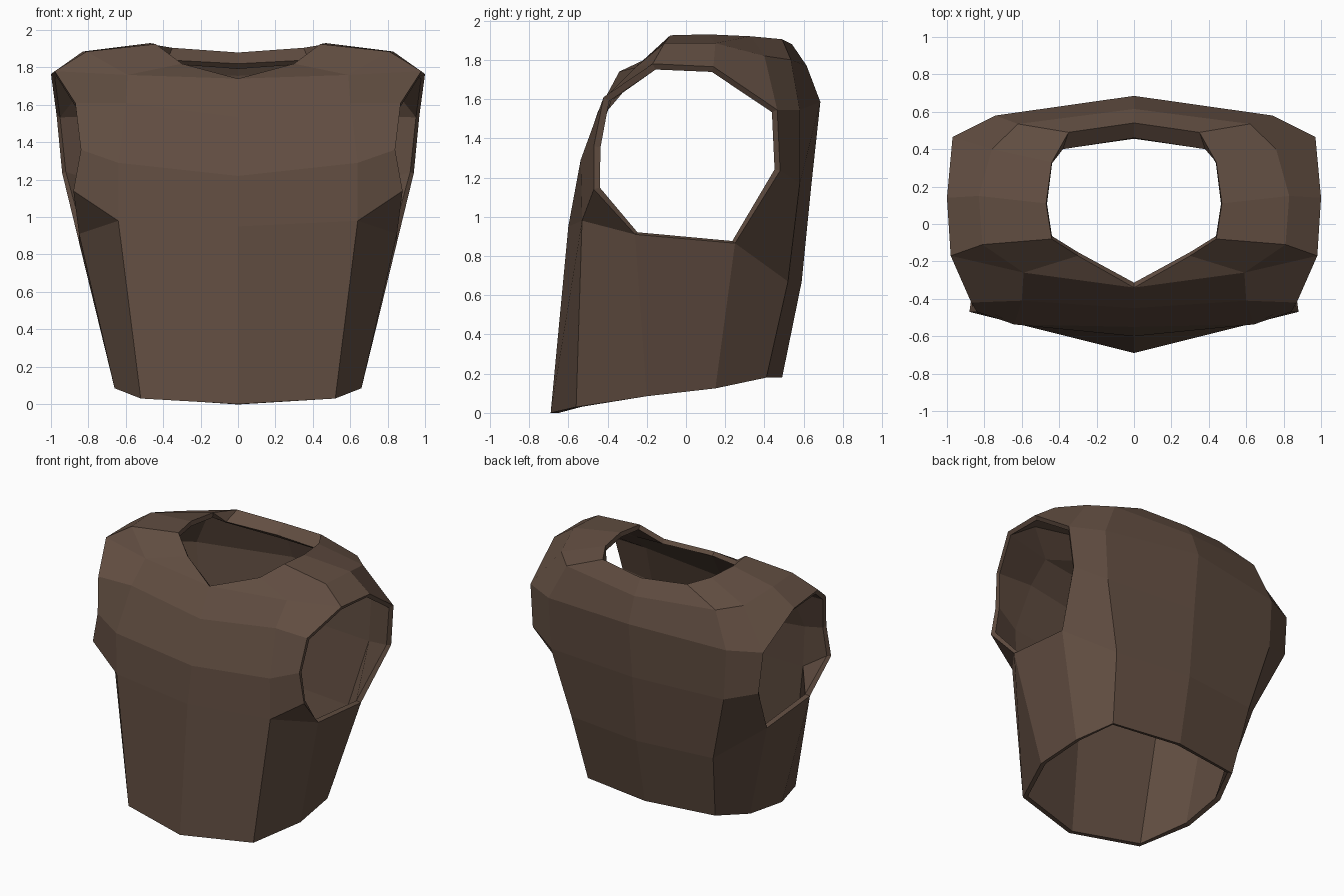
import bpy
import bmesh

default_cube = bpy.data.objects.get("Cube")
if default_cube:
    bpy.data.objects.remove(default_cube, do_unlink=True)


def make_material(name, colour):
    material = bpy.data.materials.new(name)
    material.use_nodes = True
    material.diffuse_color = colour
    shader = next(n for n in material.node_tree.nodes if n.type == "BSDF_PRINCIPLED")
    shader.inputs["Base Color"].default_value = colour
    shader.inputs["Roughness"].default_value = 0.9
    return material


bm = bmesh.new()
corners = {}


def corner(point):
    """Return the shared vertex at a point."""
    if point not in corners:
        corners[point] = bm.verts.new(point)
    return corners[point]


def panel(*points):
    """Add one face, dropping repeated corners."""
    return bm.faces.new([corner(p) for p in dict.fromkeys(points)])


def strip(first_seam, second_seam):
    """Fill the cloth between two seams of equal length."""
    pairs = list(zip(first_seam, second_seam))
    for (a, b), (c, d) in zip(pairs, pairs[1:]):
        panel(a, b, d, c)


# Seams of one half, each running from the hem upwards
front_centre = [(0, -.69, 0), (0, -.6, .95), (0, -.55, 1.22), (0, -.45, 1.535), (0, -.34, 1.74)]
front_seam = [(.52, -.56, .03), (.64, -.53, .98), (.64, -.537, 1.29), (.6, -.41, 1.61), (.59, -.26, 1.76)]
armhole_front = [(.66, -.2, .085), (.85, -.26, .91), (.88, -.47, 1.14),
                 (.84, -.47, 1.36), (.87, -.42, 1.61), (.98, -.17, 1.78)]
armhole_back = [(.64, .15, .125), (.85, .25, .865), (.94, .48, 1.235), (.97, .465, 1.545), (1, .14, 1.765)]
back_seam = [(.53, .41, .18), (.59, .52, .67), (.72, .58, 1.17), (.74, .58, 1.545), (.62, .535, 1.8)]
back_centre = [(0, .49, .18), (0, .59, .67), (0, .64, 1.17), (0, .685, 1.585), (0, .615, 1.77)]

# Rings around the shoulder and neck, running from front to back
shoulder = [front_seam[-1], (.81, -.11, 1.885), (.83, .15, 1.885), (.76, .4, 1.82),
            back_seam[-1], back_centre[-1]]
neck = [(.3, -.17, 1.82), (.44, -.08, 1.925), (.47, .11, 1.93), (.44, .33, 1.92),
        (.35, .49, 1.905), (0, .54, 1.88)]
neck_lip = [neck[3], (.38, .4, 1.84), (0, .46, 1.82)]

# Chest, side and back panels
strip(front_centre, front_seam)
strip(front_seam[:2] + front_seam[1:], armhole_front)
strip(armhole_front[:2], armhole_back[:2])
strip(armhole_back[:-1], back_seam[:-1])
strip(back_seam, back_centre)

# Shoulder yoke, collar and the folded lip behind the neck
shoulder_edge = [armhole_front[-1]] * 2 + [armhole_back[-1], armhole_back[-2], back_seam[-2]]
strip(shoulder[:-1], shoulder_edge)
strip(shoulder, neck)
panel(front_centre[-1], front_seam[-1], neck[0])
strip(neck[3:], neck_lip)

# Turn the cloth outward
bmesh.ops.recalc_face_normals(bm, faces=bm.faces[:])
bm.faces.ensure_lookup_table()
bm.normal_update()
if bm.faces[0].normal.y > 0:
    bmesh.ops.reverse_faces(bm, faces=bm.faces[:])

mesh = bpy.data.meshes.new("vest")
bm.to_mesh(mesh)
bm.free()
mesh.materials.append(make_material("brown leather", (.12, .075, .053, 1)))
vest = bpy.data.objects.new("vest", mesh)
bpy.context.collection.objects.link(vest)

# Mirror the half, then give the cloth thickness
mirror = vest.modifiers.new("mirror", "MIRROR")
mirror.use_axis[0] = True
mirror.use_clip = True
thickness = vest.modifiers.new("thickness", "SOLIDIFY")
thickness.thickness = .035
thickness.offset = -1
